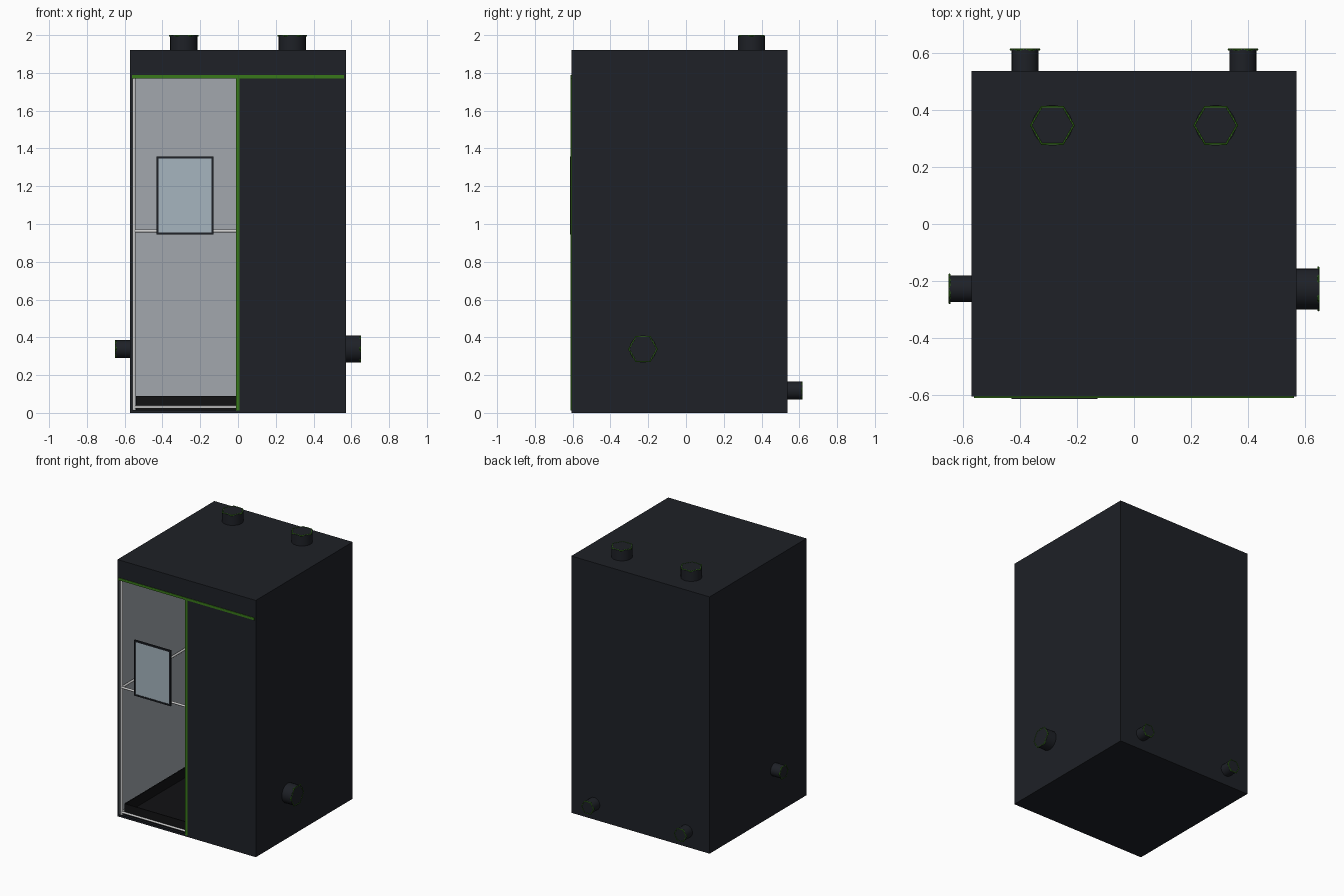
import bpy, bmesh, math
from mathutils import Vector, Matrix

if "Cube" in bpy.data.objects:
    bpy.data.objects.remove(bpy.data.objects["Cube"])


def material(name, rgb):
    m = bpy.data.materials.new(name)
    m.diffuse_color = (*rgb, 1)
    m.use_nodes = True
    m.node_tree.nodes["Principled BSDF"].inputs["Base Color"].default_value = m.diffuse_color
    return m


FABRIC = material("dark_fabric", (0.013, 0.015, 0.02))
BLACK = material("tray_black", (0.006, 0.006, 0.007))
GREEN = material("green_trim", (0.04, 0.19, 0.01))
LINER = material("silver_liner", (0.36, 0.39, 0.42))
STEEL = material("white_steel", (0.6, 0.6, 0.6))
PANE = material("window_pane", (0.38, 0.46, 0.52))


def finish(name, bm, mat, smooth=False):
    mesh = bpy.data.meshes.new(name)
    bm.to_mesh(mesh)
    bm.free()
    mesh.materials.append(mat)
    ob = bpy.data.objects.new(name, mesh)
    bpy.context.collection.objects.link(ob)
    if smooth:
        bpy.ops.object.select_all(action='DESELECT')
        bpy.context.view_layer.objects.active = ob
        ob.select_set(True)
        bpy.ops.object.shade_smooth_by_angle(angle=math.radians(40))
    return ob


def add_box(bm, x0, x1, y0, y1, z0, z1):
    size = Matrix.Diagonal((x1 - x0, y1 - y0, z1 - z0, 1))
    mid = Matrix.Translation(((x0 + x1) / 2, (y0 + y1) / 2, (z0 + z1) / 2))
    bmesh.ops.create_cube(bm, size=1, matrix=mid @ size)


def boxes(name, mat, *dims):
    bm = bmesh.new()
    for d in dims:
        add_box(bm, *d)
    return finish(name, bm, mat)


def add_rod(bm, a, b, r, sides):
    a, b = Vector(a), Vector(b)
    d = b - a
    m = Matrix.Translation((a + b) / 2) @ d.to_track_quat('Z', 'Y').to_matrix().to_4x4()
    bmesh.ops.create_cone(bm, cap_ends=True, segments=sides, radius1=r, radius2=r,
                          depth=d.length, matrix=m)


W, F, B, H, T = 0.572, -0.607, 0.538, 1.92, 0.006
DOOR_TOP, LEFT, SILL = 1.775, -0.558, 0.015

# outer fabric shell with the left half of the front open
boxes("tent_shell", FABRIC,
      (-W, W, F, B, 0, T), (-W, W, F, B, H - T, H),
      (-W, -W + T, F, B, T, H - T), (W - T, W, F, B, T, H - T),
      (-W + T, W - T, B - T, B, T, H - T),
      (-W + T, W - T, F, F + T, DOOR_TOP, H - T),
      (0, W - T, F, F + T, T, DOOR_TOP),
      (-W + T, LEFT, F, F + T, T, DOOR_TOP),
      (LEFT, 0, F, F + T, T, SILL))

# reflective lining on the inside
w, f, b, t = W - T, F + T, B - T, 0.003
boxes("inner_liner", LINER,
      (-w, -w + t, f, b, T, H - T), (w - t, w, f, b, T, H - T),
      (-w + t, w - t, b - t, b, T, H - T),
      (-w + t, w - t, f, b - t, H - T - t, H - T),
      (0.002, w - t, f, f + t, T, H - T - t))

# floor tray
tx, ty0, ty1, tz = 0.54, -0.572, 0.505, 0.09
boxes("floor_tray", BLACK,
      (-tx, tx, ty0, ty1, T, 0.014),
      (-tx, -tx + 0.006, ty0, ty1, 0.014, tz), (tx - 0.006, tx, ty0, ty1, 0.014, tz),
      (-tx + 0.006, tx - 0.006, ty0, ty0 + 0.006, 0.014, tz),
      (-tx + 0.006, tx - 0.006, ty1 - 0.006, ty1, 0.014, tz))

# pole frame: four uprights and three rectangles of rails
bm = bmesh.new()
px, pf, pb = 0.55, -0.588, 0.52
corners = [(-px, pf), (px, pf), (px, pb), (-px, pb)]
for i, c in enumerate(corners):
    n = corners[(i + 1) % 4]
    add_rod(bm, (*c, 0.01), (*c, 1.9), 0.008, 12)
    for z in (0.03, 0.963, 1.895):
        add_rod(bm, (*c, z), (*n, z), 0.008, 12)
finish("pole_frame", bm, STEEL, True)

# door zips
boxes("door_zip_top", GREEN, (-0.562, 0.562, F - 0.004, F + 0.002, 1.77, 1.788))
boxes("door_zip_centre", GREEN, (-0.011, 0.008, F - 0.004, F + 0.002, 0.012, 1.77))

# viewing window
x0, x1, z0, z1, e = -0.42, -0.14, 0.955, 1.347, 0.011
boxes("window_pane", PANE, (x0, x1, F - 0.004, F + 0.004, z0, z1))
y0, y1 = F - 0.008, F + 0.006
boxes("window_frame", FABRIC,
      (x0 - e, x0, y0, y1, z0 - e, z1 + e), (x1, x1 + e, y0, y1, z0 - e, z1 + e),
      (x0, x1, y0, y1, z0 - e, z0), (x0, x1, y0, y1, z1, z1 + e))


def hex_ring(name, centre, axis, r):
    """Six-sided drawcord ring with a corner lying in the horizontal direction."""
    n = Vector(axis)
    u = Vector((1, 0, 0)) if abs(n.x) < 0.5 else Vector((0, 1, 0))
    v = n.cross(u)
    bm = bmesh.new()
    loops = []
    for i in range(6):
        a = i * math.pi / 3
        d = u * math.cos(a) + v * math.sin(a)
        loops.append([bm.verts.new(Vector(centre) + d * (r + 0.004 * math.cos(k * math.pi / 3))
                                   + n * 0.004 * math.sin(k * math.pi / 3)) for k in range(6)])
    for i in range(6):
        p, q = loops[i], loops[(i + 1) % 6]
        for k in range(6):
            bm.faces.new((p[k], q[k], q[(k + 1) % 6], p[(k + 1) % 6]))
    bmesh.ops.recalc_face_normals(bm, faces=bm.faces[:])
    finish(name, bm, GREEN)


def port(name, base, axis, r):
    n = Vector(axis)
    base = Vector(base)
    bm = bmesh.new()
    add_rod(bm, base - n * 0.004, base + n * 0.078, r, 24)
    finish(name + "_sleeve", bm, FABRIC, True)
    hex_ring(name + "_drawcord", base + n * 0.076, axis, r + 0.003)


# duct ports on roof, sides and back
for side, s in (("left", -1), ("right", 1)):
    port("roof_port_" + side, (s * 0.287, 0.347, H), (0, 0, 1), 0.072)
    port("back_port_" + side, (s * 0.383, B, 0.118), (0, 1, 0), 0.047)
    port("side_port_" + side, (s * W, -0.228, 0.338), (s, 0, 0), 0.072 if s > 0 else 0.047)
